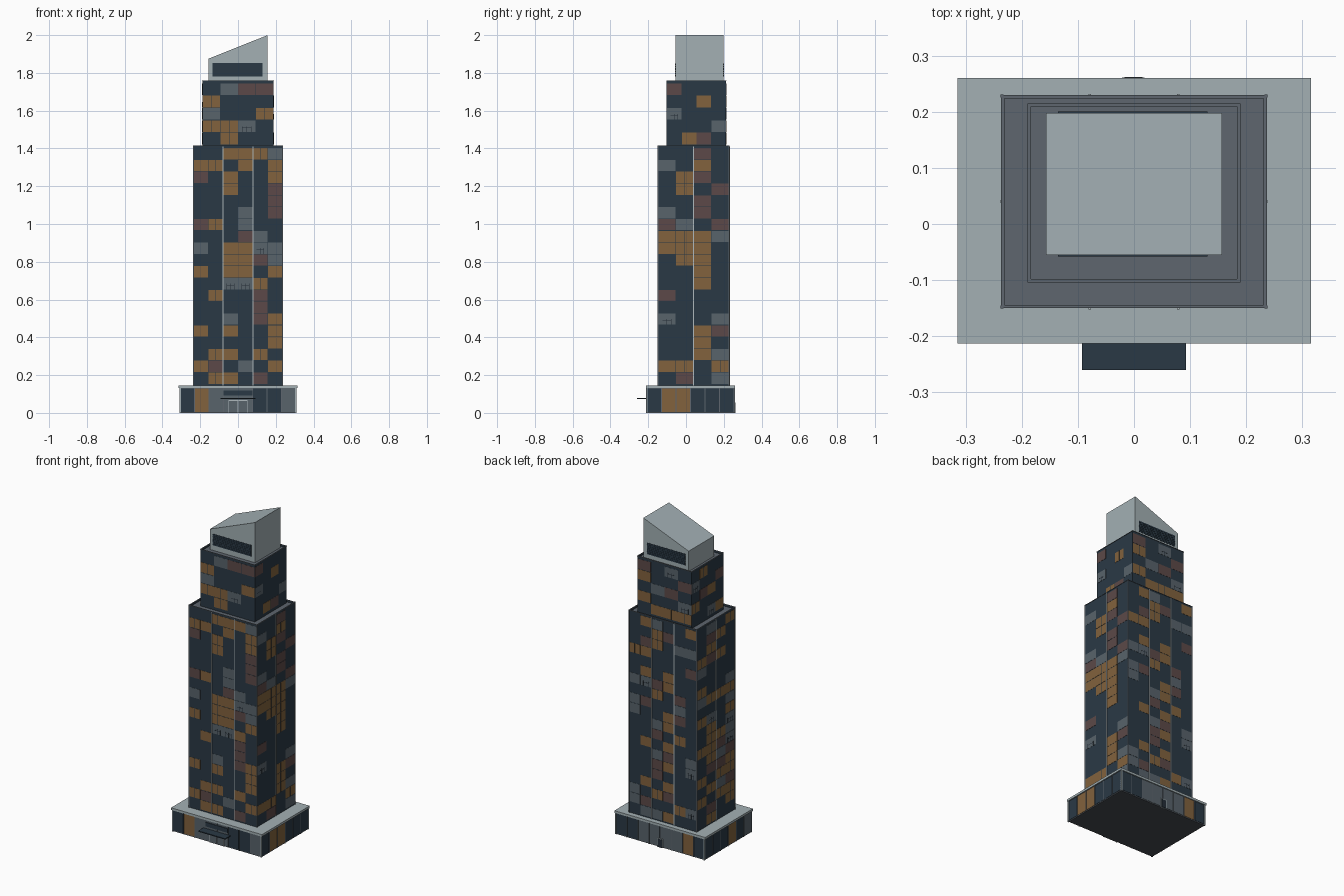
import bpy, bmesh, random
from mathutils import Matrix, Vector

if "Cube" in bpy.data.objects:
    bpy.data.objects.remove(bpy.data.objects["Cube"])

random.seed(11)

# ---- flat colours (sRGB bytes -> linear) ----
def lin(c):
    c /= 255
    return c / 12.92 if c <= 0.04045 else ((c + 0.055) / 1.055) ** 2.4

COLOURS = [("dark_glass", (42, 57, 69)), ("amber_room", (130, 98, 61)),
           ("maroon_room", (92, 73, 72)), ("grey_room", (88, 99, 107)),
           ("pale_concrete", (163, 176, 180)), ("roof_grey", (94, 102, 110)),
           ("charcoal", (70, 75, 80)), ("pale_metal", (176, 186, 190)),
           ("louvre_dark", (36, 46, 56))]
MATS = []
for name, rgb in COLOURS:
    m = bpy.data.materials.new(name)
    m.diffuse_color = (*[lin(c) for c in rgb], 1)
    m.use_nodes = True
    m.node_tree.nodes["Principled BSDF"].inputs["Base Color"].default_value = m.diffuse_color
    MATS.append(m)
GLASS, AMBER, MAROON, GREY, CONC, ROOF, CHAR, METAL, DARK = range(9)
CODE = {"A": AMBER, "M": MAROON, "G": GREY}

# ---- helpers ----
def box(bm, a, b, mat):
    lo = Vector([min(p, q) for p, q in zip(a, b)])
    hi = Vector([max(p, q) for p, q in zip(a, b)])
    mtx = Matrix.Translation((lo + hi) / 2) @ Matrix.Diagonal((*(hi - lo), 1))
    r = bmesh.ops.create_cube(bm, size=1, matrix=mtx)
    for f in {f for v in r["verts"] for f in v.link_faces}:
        f.material_index = mat

def finish(name, bm):
    me = bpy.data.meshes.new(name)
    bmesh.ops.recalc_face_normals(bm, faces=bm.faces)
    bm.to_mesh(me)
    bm.free()
    for m in MATS:
        me.materials.append(m)
    ob = bpy.data.objects.new(name, me)
    bpy.context.collection.objects.link(ob)
    return ob

class Block:
    """Rectangular storey block; its walls use u (left to right) and z."""
    def __init__(self, hx, y0, y1, z0, z1):
        self.hx, self.y0, self.y1, self.z0, self.z1 = hx, y0, y1, z0, z1

    def wall(self, side):
        cy = (self.y0 + self.y1) / 2
        hx, hy = self.hx, (self.y1 - self.y0) / 2
        n = {"front": (0, -1), "right": (1, 0), "back": (0, 1), "left": (-1, 0)}[side]
        n = Vector((*n, 0))
        u = Vector((-n.y, n.x, 0))
        half, depth = (hx, hy) if n.y else (hy, hx)
        return Vector((0, cy, 0)) + n * depth, u, n, half

    def plate(self, bm, side, u0, u1, z0, z1, d0, d1, mat):
        o, u, n, _ = self.wall(side)
        up = Vector((0, 0, 1))
        box(bm, o + u * u0 + n * d0 + up * z0, o + u * u1 + n * d1 + up * z1, mat)

    def body(self, name, mat, roof):
        bm = bmesh.new()
        t, h = 0.004, 0.012
        box(bm, (-self.hx, self.y0, self.z0), (self.hx, self.y1, self.z1 - h), mat)
        for f in bm.faces:
            if f.normal.z > 0.5:
                f.material_index = roof
        # parapet with a thin grey coping
        for za, zb, col, e in ((self.z1 - h, self.z1 - 0.003, mat, 0),
                               (self.z1 - 0.003, self.z1, ROOF, 0.002)):
            for s in (-1, 1):
                box(bm, (s * (self.hx + e), self.y0 - e, za),
                    (s * (self.hx - t), self.y1 + e, zb), col)
            for a, b in ((self.y0 - e, self.y0 + t), (self.y1 - t, self.y1 + e)):
                box(bm, (t - self.hx, a, za), (self.hx - t, b, zb), col)
        finish(name, bm)

    def windows(self, name, side, rows, z0, z1):
        bm = bmesh.new()
        half = self.wall(side)[3]
        ph = (z1 - z0) / len(rows)
        for r, row in enumerate(rows):
            pw = 2 * half / len(row)
            top = z1 - r * ph - 0.001
            bot = z1 - (r + 1) * ph + 0.002
            for c, ch in enumerate(row):
                if ch not in CODE:
                    continue
                a, b = -half + c * pw + 0.001, -half + (c + 1) * pw - 0.001
                # amber rooms carry one thin mullion
                s = (a + b) / 2 if ch == "A" else b
                self.plate(bm, side, a, b, bot, top, -0.001, 0.001, CODE[ch])
                if ch == "A":
                    self.plate(bm, side, s - 0.0007, s + 0.0007, bot, top, 0, 0.0013, GLASS)
                # simple furniture silhouette in some grey rooms
                elif ch == "G" and random.random() < 0.25:
                    m, w = (a + b) / 2, pw * 0.25
                    self.plate(bm, side, m - w, m + w, bot + 0.02, bot + 0.023, 0, 0.0015, DARK)
                    for k in (-w, 0, w):
                        self.plate(bm, side, m + k - 0.001, m + k + 0.001, bot,
                                   bot + 0.03, 0, 0.0015, DARK)
        finish(name, bm)

def scatter(rows, cols):
    return ["".join(random.choices(".AMG", (54, 23, 11, 12), k=cols)) for _ in range(rows)]

# ---- main shaft ----
shaft = Block(0.235, -0.148, 0.228, 0.14, 1.415)
shaft.body("main_shaft", GLASS, ROOF)
front = """..AAAG AA.A.A M.A..A ..A..M .....M ...G.M MA.G.. ...MG. G.AAGG ..AAMG
A.AA.A ..GGA. .A..M. ....M. ..G.MA A.A..A .....A .AA.A. AM.G.A .AA.M.""".split()
right = """..M. G.A. .AM. .A.M ..M. G.M. MG.M AAAG AAA. .AA.
..A. ..A. M... .... G..G ..AM ..A. ..AG AA.A .M.G""".split()
for side, rows in (("front", front), ("right", right),
                   ("back", scatter(20, 6)), ("left", scatter(20, 4))):
    shaft.windows("shaft_windows_" + side, side, rows, 0.152, 1.403)

# thin vertical fins and corner posts
bm = bmesh.new()
for side, us in (("front", (-0.079, 0.079)), ("back", (-0.079, 0.079)),
                 ("right", (0,)), ("left", (0,))):
    for u in us:
        shaft.plate(bm, side, u - 0.002, u + 0.002, 0.145, 1.411, -0.001, 0.004, METAL)
for x in (-0.235, 0.235):
    for y in (-0.148, 0.228):
        box(bm, (x - 0.0025, y - 0.0025, 0.145), (x + 0.0025, y + 0.0025, 1.416), ROOF)
finish("shaft_fins", bm)

# ---- upper setback ----
upper = Block(0.188, -0.102, 0.213, 1.40, 1.76)
upper.body("upper_block", GLASS, ROOF)
for side, rows in (("front", ".GMM A... G..A AAG. .A..".split()),
                   ("right", "M... ..A. G... ...G .AM.".split()),
                   ("back", "M.G. A..M .GM. A..G .AAA".split()),
                   ("left", ".A.. G..M .MA. A... ..GA".split())):
    upper.windows("upper_windows_" + side, side, rows, 1.42, 1.745)

# ---- sloped crown: box with the right side raised ----
bm = bmesh.new()
box(bm, (-0.157, -0.055, 1.745), (0.157, 0.198, 1.875), CONC)
for v in bm.verts:
    if v.co.z > 1.8 and v.co.x > 0:
        v.co.z = 2.0
finish("crown", bm)

# louvres on the crown, front and back
crown = Block(0.157, -0.055, 0.198, 1.745, 2.0)
for side, s in (("front", 1), ("back", -1)):
    bm = bmesh.new()
    a, b = sorted((-0.135 * s, 0.131 * s))
    crown.plate(bm, side, a, b, 1.78, 1.852, -0.001, 0.001, GLASS)
    for i in range(7):
        z = 1.781 + i * 0.0102
        crown.plate(bm, side, a, b, z, z + 0.008, 0, 0.0025, GLASS)
    finish("louvre_" + side, bm)

# ---- podium ----
bm = bmesh.new()
box(bm, (-0.308, -0.207, 0), (0.308, 0.254, 0.133), ROOF)
for f in bm.faces:
    if f.normal.z < -0.5:
        f.material_index = CHAR
box(bm, (-0.315, -0.213, 0.132), (0.315, 0.26, 0.146), CONC)
finish("podium", bm)

podium = Block(0.308, -0.207, 0.254, 0, 0.146)
for side, row in (("front", ".AGGG..G"), ("right", ".AA..."),
                  ("back", "..GGGGA."), ("left", "...A.G")):
    bm = bmesh.new()
    half = podium.wall(side)[3]
    w = 2 * half / len(row)
    for i, ch in enumerate(row):
        a = -half + i * w
        podium.plate(bm, side, a + 0.003, a + w - 0.003, 0.006, 0.13, -0.001, 0.002,
                     CODE.get(ch, GLASS))
    for i in range(len(row) + 1):
        u = -half + i * w
        podium.plate(bm, side, u - 0.0015, u + 0.0015, 0, 0.132, -0.001, 0.003, ROOF)
    finish("podium_panels_" + side, bm)

bm = bmesh.new()
for x in (-0.307, 0.307):
    for y in (-0.208, 0.255):
        box(bm, (x - 0.004, y - 0.004, 0), (x + 0.004, y + 0.004, 0.134), CONC)
finish("podium_corner_posts", bm)

# ---- entrance ----
bm = bmesh.new()
box(bm, (-0.093, -0.26, 0.073), (0.093, -0.2, 0.079), GLASS)
finish("entrance_canopy", bm)
bm = bmesh.new()
podium.plate(bm, "front", -0.078, 0.078, 0.093, 0.119, 0, 0.006, GLASS)
finish("blank_sign_panel", bm)
bm = bmesh.new()
podium.plate(bm, "front", -0.05, 0.05, 0, 0.066, 0, 0.0035, GREY)
for u in (-0.048, 0, 0.048):
    podium.plate(bm, "front", u - 0.0015, u + 0.0015, 0, 0.066, 0, 0.006, METAL)
podium.plate(bm, "front", -0.05, 0.05, 0.063, 0.067, 0, 0.006, METAL)
finish("entrance_doors", bm)

# service door at the back
bm = bmesh.new()
podium.plate(bm, "back", -0.019, 0.021, 0, 0.056, 0, 0.007, CONC)
podium.plate(bm, "back", -0.015, 0.017, 0, 0.052, 0, 0.008, DARK)
finish("service_door", bm)
